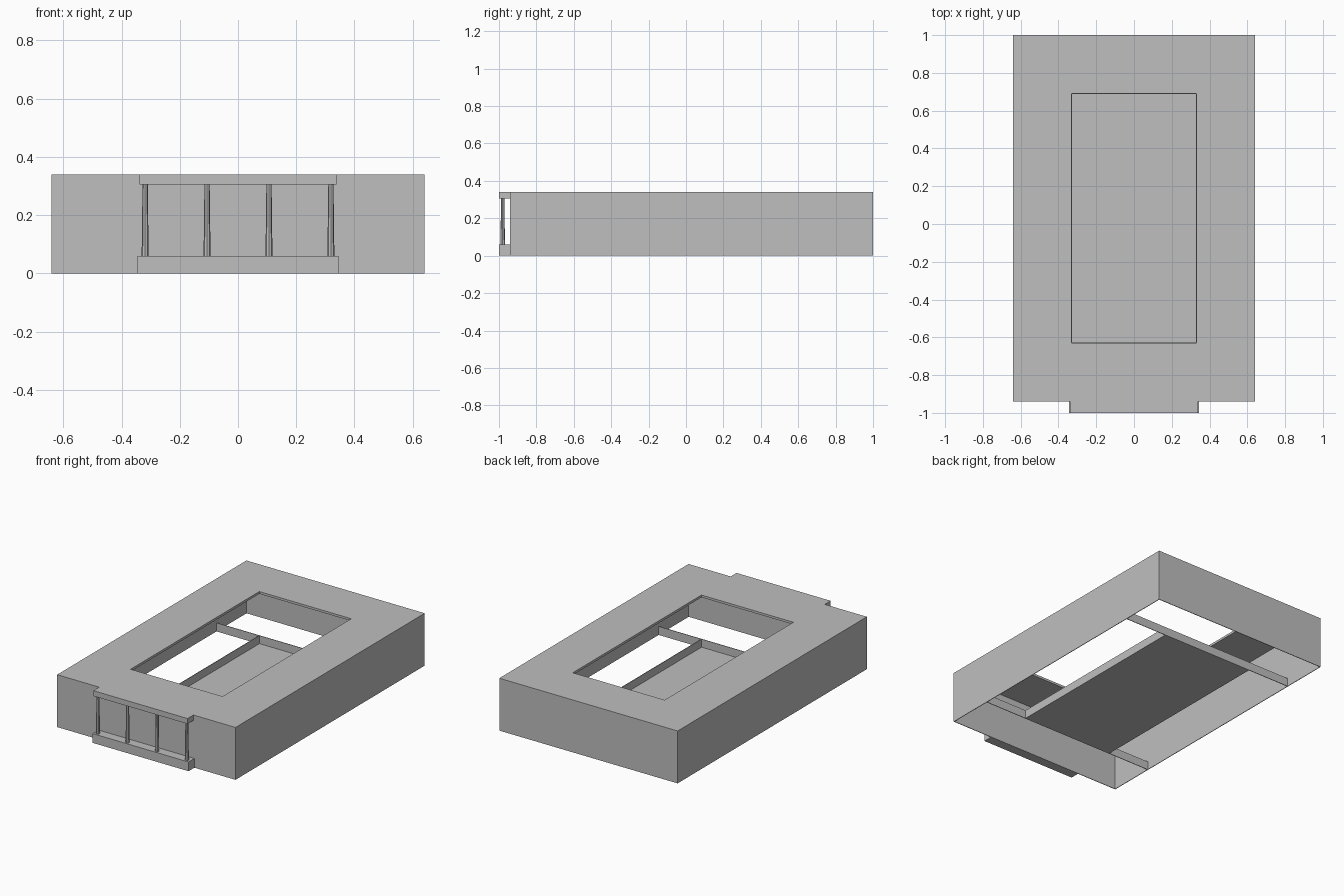
import bpy
import bmesh

if "Cube" in bpy.data.objects:
    bpy.data.objects.remove(bpy.data.objects["Cube"], do_unlink=True)

grey = bpy.data.materials.new("plain_grey")
grey.use_nodes = True
grey.diffuse_color = (0.52, 0.52, 0.52, 1)
grey.node_tree.nodes["Principled BSDF"].inputs["Base Color"].default_value = (0.52, 0.52, 0.52, 1)

HALF_W, FRONT, BACK, TOP = 0.64, -0.94, 1.0, 0.34     # building shell
OPEN_W, OPEN_F, OPEN_B = 0.33, -0.63, 0.69            # courtyard opening
KERB = 0.055
ROOF = 0.015


def finish(name, bm):
    mesh = bpy.data.meshes.new(name)
    bm.to_mesh(mesh)
    bm.free()
    mesh.materials.append(grey)
    obj = bpy.data.objects.new(name, mesh)
    bpy.context.collection.objects.link(obj)
    return obj


def box(name, x0, x1, y0, y1, z0, z1):
    bm = bmesh.new()
    bmesh.ops.create_cube(bm, size=1)
    for v in bm.verts:
        v.co.x = x1 if v.co.x > 0 else x0
        v.co.y = y1 if v.co.y > 0 else y0
        v.co.z = z1 if v.co.z > 0 else z0
    return finish(name, bm)


def ring(bm, w, y0, y1, z):
    return [bm.verts.new((x, y, z)) for x, y in ((-w, y0), (w, y0), (w, y1), (-w, y1))]


def bridge(bm, a, b):
    for i in range(4):
        j = (i + 1) % 4
        bm.faces.new((a[i], a[j], b[j], b[i]))


# Outer walls, thin and open underneath
T = 0.004
bm = bmesh.new()
outer = [ring(bm, HALF_W, FRONT, BACK, z) for z in (0, TOP - ROOF)]
inner = [ring(bm, HALF_W - T, FRONT + T, BACK - T, z) for z in (0, TOP - ROOF)]
bridge(bm, outer[0], outer[1])
bridge(bm, inner[1], inner[0])
bridge(bm, inner[0], outer[0])
finish("outer_walls", bm)

# Flat roof with a rectangular courtyard opening
bm = bmesh.new()
outer = [ring(bm, HALF_W, FRONT, BACK, z) for z in (TOP - ROOF, TOP)]
inner = [ring(bm, OPEN_W, OPEN_F, OPEN_B, z) for z in (TOP - ROOF, TOP)]
bridge(bm, outer[0], outer[1])
bridge(bm, outer[1], inner[1])
bridge(bm, inner[1], inner[0])
bridge(bm, inner[0], outer[0])
finish("roof", bm)

# Courtyard floor and the low kerbs around it
box("courtyard_floor", -OPEN_W, OPEN_W, OPEN_F, OPEN_B, 0, 0.003)
H = T / 2
for name, y in (("front_kerb", OPEN_F), ("back_kerb", OPEN_B)):
    box(name, -HALF_W + T, HALF_W - T, y - H, y + H, 0, KERB)
for name, x in (("right_kerb", -OPEN_W), ("left_kerb", OPEN_W)):
    box(name, x - H, x + H, OPEN_F + H, OPEN_B - H, 0, KERB)

# Entrance porch: step, canopy and four slightly tapered columns
box("porch_step", -0.345, 0.345, -1.0, FRONT, 0, 0.06)
box("porch_canopy", -0.338, 0.338, -1.0, FRONT, 0.305, TOP)
for i in range(4):
    bm = bmesh.new()
    bmesh.ops.create_cone(bm, cap_ends=True, segments=8, radius1=0.012, radius2=0.009, depth=0.245)
    bmesh.ops.translate(bm, verts=bm.verts, vec=(-0.319 + i * 0.2127, -0.98, 0.1825))
    finish(f"porch_column_{i + 1}", bm)
